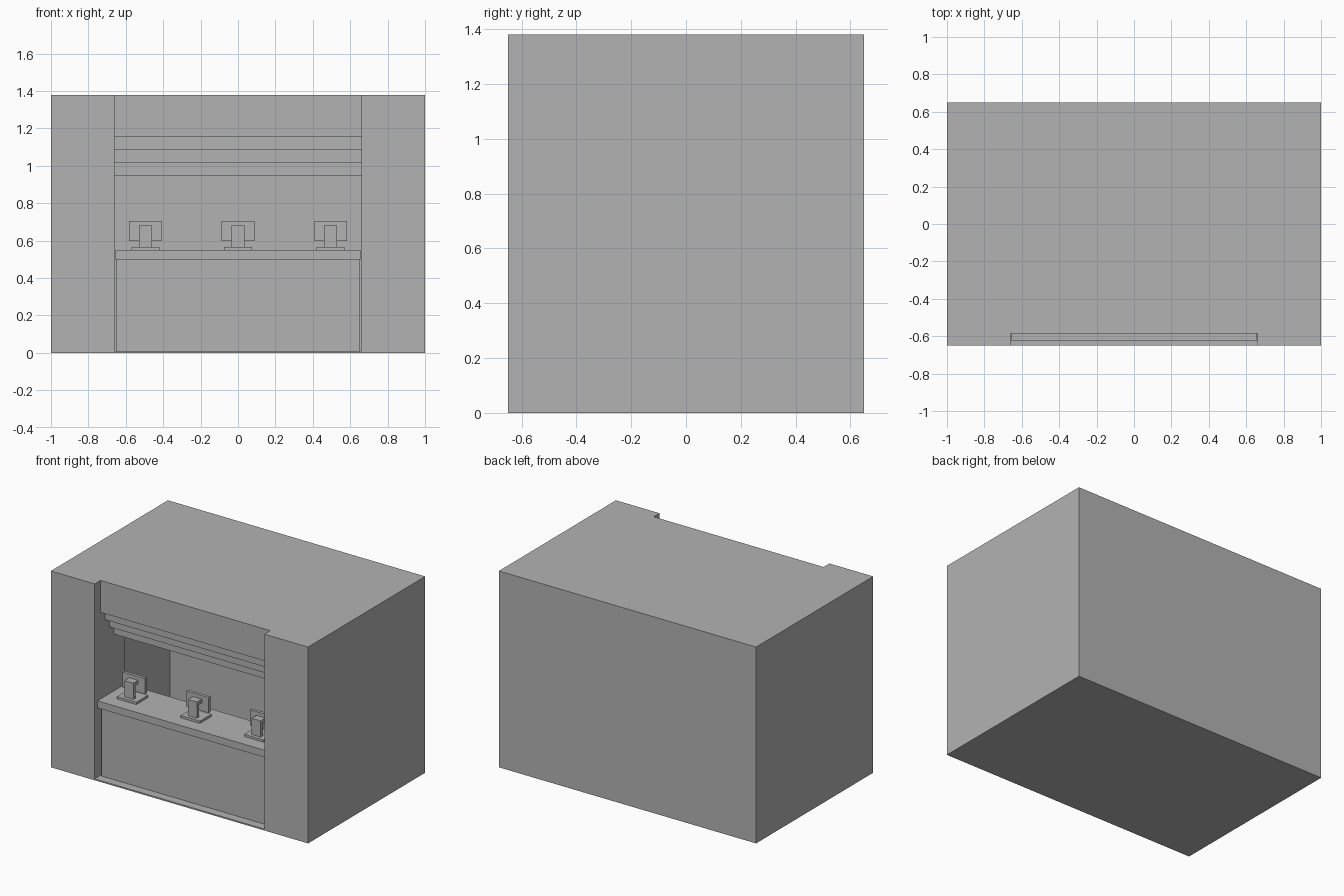
import bpy
import bmesh
from mathutils import Vector

cube = bpy.data.objects.get("Cube")
if cube:
    bpy.data.objects.remove(cube, do_unlink=True)

GREY = (0.45, 0.45, 0.45, 1.0)
grey = bpy.data.materials.new("plain_grey")
grey.use_nodes = True
grey.diffuse_color = GREY
grey.node_tree.nodes["Principled BSDF"].inputs["Base Color"].default_value = GREY


def prism(name, profile, x0, x1):
    """Extrude a (y, z) side profile along x from x0 to x1."""
    bm = bmesh.new()
    face = bm.faces.new([bm.verts.new((x0, y, z)) for y, z in profile])
    ext = bmesh.ops.extrude_face_region(bm, geom=[face])["geom"]
    moved = [v for v in ext if isinstance(v, bmesh.types.BMVert)]
    bmesh.ops.translate(bm, verts=moved, vec=Vector((x1 - x0, 0, 0)))
    bmesh.ops.recalc_face_normals(bm, faces=bm.faces)
    mesh = bpy.data.meshes.new(name)
    bm.to_mesh(mesh)
    bm.free()
    mesh.materials.append(grey)
    obj = bpy.data.objects.new(name, mesh)
    bpy.context.collection.objects.link(obj)
    return obj


def box(name, x, y, z):
    """Box from (min, max) pairs."""
    return prism(name, [(y[0], z[0]), (y[1], z[0]), (y[1], z[1]), (y[0], z[1])], *x)


def carve(target, cutter):
    """Subtract the cutter for good and discard it."""
    cutter.hide_render = True
    mod = target.modifiers.new("carve", 'BOOLEAN')
    mod.operation = 'DIFFERENCE'
    mod.solver = 'EXACT'
    mod.object = cutter
    bpy.context.view_layer.objects.active = target
    bpy.ops.object.modifier_apply(modifier=mod.name)
    bpy.data.objects.remove(cutter, do_unlink=True)


# Building block with a stepped header over the front opening
shell = box("building_shell", (-1, 1), (-0.65, 0.65), (0, 1.38))
opening = [(-0.2, 0.01), (-0.8, 0.01), (-0.8, 1.5), (-0.585, 1.5)]
y, z = -0.585, 1.155
for step in range(3):
    opening += [(y, z), (y + 0.05, z)]
    y, z = y + 0.05, z - 0.07
opening += [(y, z), (-0.2, z)]
carve(shell, prism("opening_cutter", opening, -0.66, 0.66))

# Room behind the opening
carve(shell, box("room_cutter", (-0.95, 0.95), (-0.31, 0.6), (0.01, 1.33)))

# Service counter
box("counter_body", (-0.65, 0.65), (-0.59, -0.34), (0.01, 0.5))
box("counter_top", (-0.655, 0.655), (-0.625, -0.31), (0.5, 0.55))

# Three screens facing the room: foot, hooked stand and panel
for side, cx in (("right", -0.495), ("middle", 0), ("left", 0.495)):
    box(f"screen_foot_{side}", (cx - 0.075, cx + 0.075), (-0.53, -0.40), (0.55, 0.566))
    stand = [(-0.505, 0.566), (-0.482, 0.566), (-0.482, 0.655),
             (-0.452, 0.655), (-0.452, 0.68), (-0.505, 0.68)]
    prism(f"screen_stand_{side}", stand, cx - 0.035, cx + 0.035)
    box(f"screen_panel_{side}", (cx - 0.087, cx + 0.087), (-0.452, -0.43), (0.597, 0.706))
